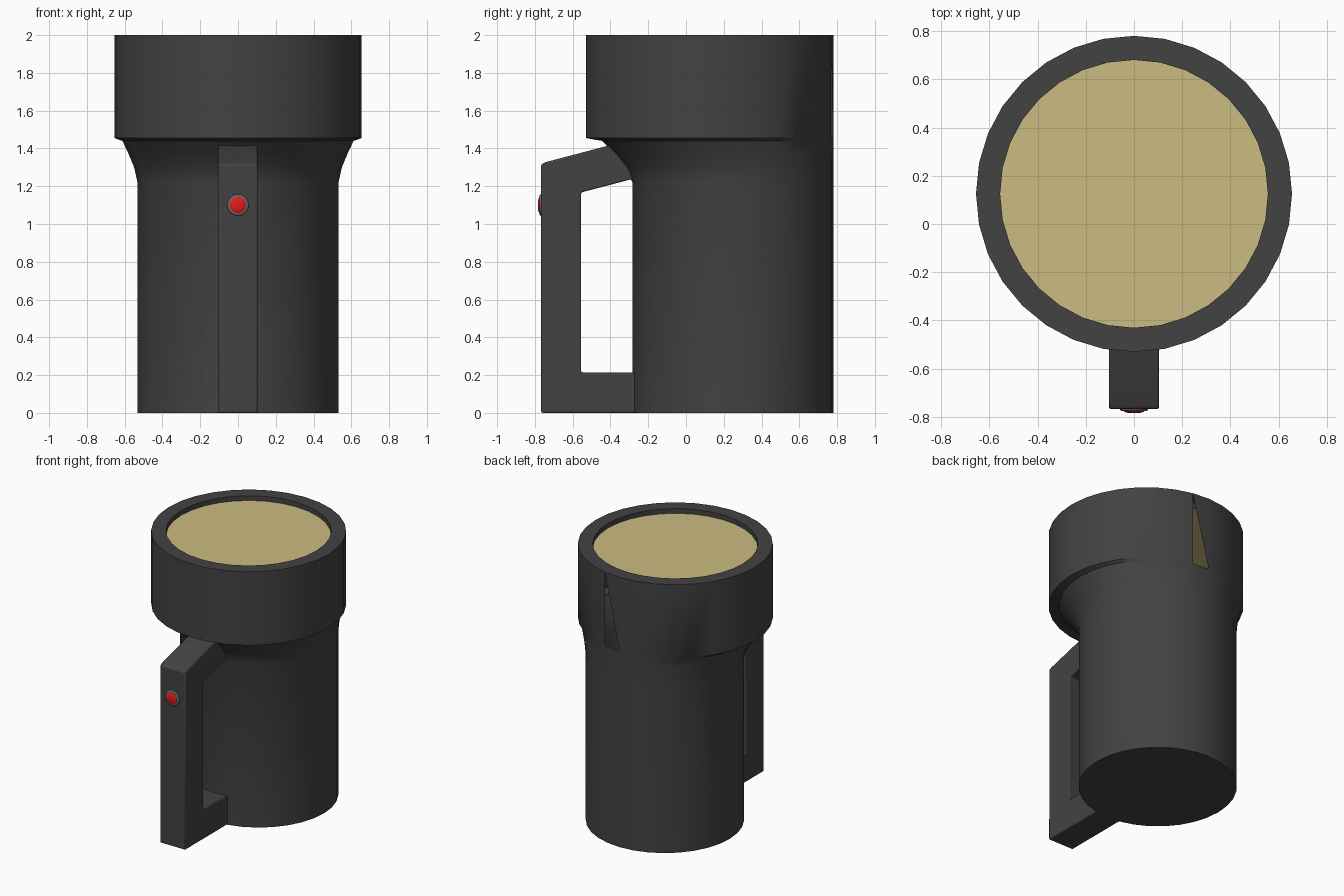
import bpy, bmesh
from math import sin, cos, pi, radians

if "Cube" in bpy.data.objects:
    bpy.data.objects.remove(bpy.data.objects["Cube"])

SEG = 32
BACK = 0.78        # all body rings touch this line at the back


def material(name, rgb):
    m = bpy.data.materials.new(name)
    m.diffuse_color = (*rgb, 1)
    m.use_nodes = True
    m.node_tree.nodes["Principled BSDF"].inputs["Base Color"].default_value = m.diffuse_color
    return m


BLACK = material("dark_plastic", (0.055, 0.055, 0.055))
CREAM = material("cream_lens", (0.60, 0.50, 0.22))
RED = material("red_button", (0.80, 0.01, 0.01))
GREY = material("grey_ring", (0.13, 0.13, 0.13))


def finish(name, bm, mat, angle=35):
    me = bpy.data.meshes.new(name)
    bm.to_mesh(me)
    bm.free()
    ob = bpy.data.objects.new(name, me)
    bpy.context.collection.objects.link(ob)
    me.materials.append(mat)
    bpy.ops.object.select_all(action='DESELECT')
    ob.select_set(True)
    bpy.context.view_layer.objects.active = ob
    bpy.ops.object.shade_smooth_by_angle(angle=radians(angle))
    return ob


def ring(bm, r, cy, z):
    return [bm.verts.new((r * cos(pi / 2 + 2 * pi * i / SEG),
                          cy + r * sin(pi / 2 + 2 * pi * i / SEG), z)) for i in range(SEG)]


def bridge(bm, a, b):
    n = len(a)
    for i in range(n):
        j = (i + 1) % n
        bm.faces.new((a[i], a[j], b[j], b[i]))


# Body: round barrel flaring forward into the wide head, with a hollow rim
bm = bmesh.new()
profile = [(0.532, 0), (0.532, 1.22), (0.550, 1.30), (0.583, 1.38), (0.612, 1.44),
           (0.655, 1.455), (0.655, 2.0)]
rings = [ring(bm, r, BACK - r, z) for r, z in profile]
rings.append(ring(bm, 0.555, 0.125, 2.0))
rings.append(ring(bm, 0.555, 0.125, 1.955))
bm.faces.new(rings[0][::-1])
for a, b in zip(rings, rings[1:]):
    bridge(bm, a, b)

# Small triangular split at the back of the head
low, top = rings[5], rings[6]
panel = next(f for f in bm.faces if set(f.verts) == {low[0], low[-1], top[0], top[-1]})
bmesh.ops.delete(bm, geom=[panel], context='FACES_ONLY')
bm.faces.new((top[-1], low[0], top[0]))
finish("body", bm, BLACK)

# Lens disc set just below the rim
bm = bmesh.new()
bm.faces.new(ring(bm, 0.555, 0.125, 1.965))
finish("lens", bm, CREAM)

# Handle: side outline extruded across x
bm = bmesh.new()
outline = [(-0.24, 0), (-0.767, 0), (-0.767, 1.315), (-0.745, 1.327), (-0.40, 1.418),
           (-0.24, 1.25), (-0.555, 1.167), (-0.555, 0.215), (-0.24, 0.215)]
left, right = ([bm.verts.new((x, y, z)) for y, z in outline] for x in (-0.104, 0.104))
bm.faces.new(left)
bm.faces.new(right[::-1])
bridge(bm, left, right)
bmesh.ops.recalc_face_normals(bm, faces=bm.faces)
handle = finish("handle", bm, BLACK)
bev = handle.modifiers.new("soft_edges", 'BEVEL')
bev.width = 0.008
bev.segments = 2


# Button: lathed about the y axis on the front of the handle
def knob(name, prof, mat):
    bm = bmesh.new()
    loops = [[bm.verts.new((r * cos(2 * pi * i / 24), y, 1.1 + r * sin(2 * pi * i / 24)))
              for i in range(24)] for r, y in prof]
    for a, b in zip(loops, loops[1:]):
        bridge(bm, a, b)
    bm.faces.new(loops[-1])
    bmesh.ops.recalc_face_normals(bm, faces=bm.faces)
    return finish(name, bm, mat, 50)


knob("button_ring", [(0.057, -0.75), (0.057, -0.770), (0.052, -0.775), (0.042, -0.775)], GREY)
knob("button", [(0.042, -0.76), (0.042, -0.776), (0.034, -0.781), (0.018, -0.784)], RED)
